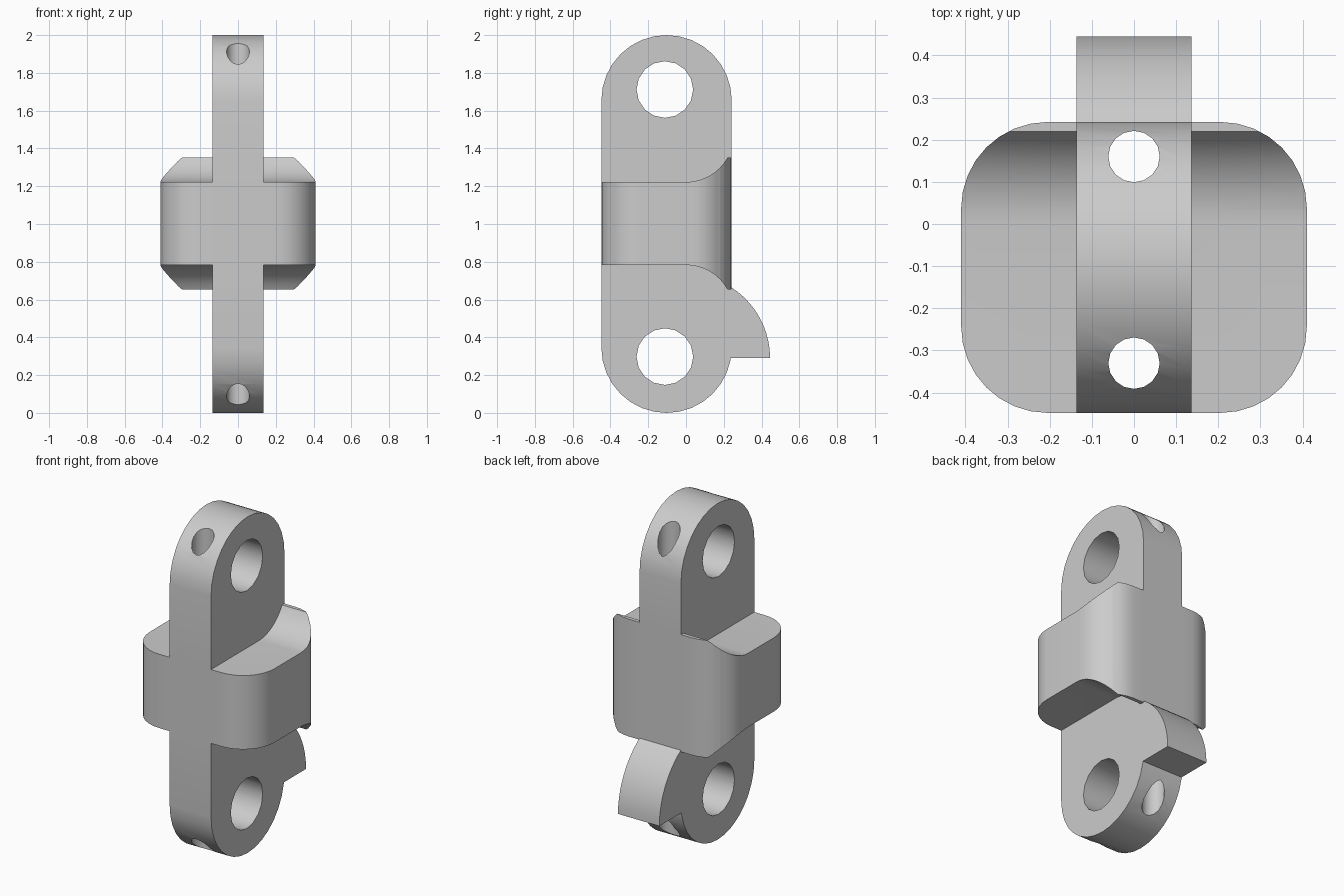
import bpy, bmesh
from math import sin, cos, pi, radians
from mathutils import Vector

if "Cube" in bpy.data.objects:
    bpy.data.objects.remove(bpy.data.objects["Cube"])

metal = bpy.data.materials.new("plain_grey")
metal.use_nodes = True
GREY = (0.6, 0.6, 0.6, 1)
metal.diffuse_color = GREY
metal.node_tree.nodes["Principled BSDF"].inputs["Base Color"].default_value = GREY


def arc(cx, cy, r, start, end, n):
    """Points along an arc, angles in degrees."""
    angles = [radians(start + (end - start) * i / n) for i in range(n + 1)]
    return [(cx + r * cos(a), cy + r * sin(a)) for a in angles]


def prism(name, outline, low, high, axis):
    """Extrude an outline: a yz outline along x, or an xy outline along z."""
    def place(p, h):
        return Vector((h, p[0], p[1])) if axis == "x" else Vector((p[0], p[1], h))
    bm = bmesh.new()
    ring = [bm.verts.new(place(p, low)) for p in outline]
    base = bm.faces.new(ring)
    top = bmesh.ops.extrude_face_region(bm, geom=[base])["geom"]
    moved = [v for v in top if isinstance(v, bmesh.types.BMVert)]
    shift = place((0, 0), high) - place((0, 0), low)
    bmesh.ops.translate(bm, verts=moved, vec=shift)
    bmesh.ops.recalc_face_normals(bm, faces=bm.faces)
    mesh = bpy.data.meshes.new(name)
    bm.to_mesh(mesh)
    bm.free()
    mesh.materials.append(metal)
    obj = bpy.data.objects.new(name, mesh)
    bpy.context.collection.objects.link(obj)
    return obj


def combine(obj, other, operation):
    """Apply a boolean and discard the second object."""
    mod = obj.modifiers.new("cut", "BOOLEAN")
    mod.operation, mod.solver, mod.object = operation, "EXACT", other
    bpy.context.view_layer.objects.active = obj
    bpy.ops.object.modifier_apply(modifier=mod.name)
    bpy.data.objects.remove(other)


MID, R, HALF = -0.103, 0.345, 0.136
FRONT, BACK = MID - R, MID + R

# Upright link plate with round ends
link = prism("pivot_link",
             arc(MID, 2 - R, R, 0, 180, 16) + arc(MID, R, R, 180, 360, 16),
             -HALF, HALF, "x")

# Cross block: rounded rectangle trimmed by a flared side profile
SIDE, CORNER = 0.41, 0.205
corners = []
for cx, cy, a in ((SIDE - CORNER, BACK - CORNER, 0), (CORNER - SIDE, BACK - CORNER, 90),
                  (CORNER - SIDE, FRONT + CORNER, 180), (SIDE - CORNER, FRONT + CORNER, 270)):
    corners += arc(cx, cy, CORNER, a, a + 90, 8)
block = prism("cross_block", corners, 0.5, 1.5, "z")
flare = arc(0, 1.222 + 0.251, 0.251, 270, 331, 8)
upper = [(-0.6, 1.222)] + flare + [(0.4, flare[-1][1])]
lower = [(y, 2.005 - z) for y, z in reversed(upper)]
combine(block, prism("flare_cutter", upper + lower, -1, 1, "x"), "INTERSECT")
combine(link, block, "UNION")

# Curved catch on the lower back
catch = prism("catch", [(0.15, 0.29)] + arc(0, 0.29, 0.445, 0, 58, 10) + [(0.15, 0.66)],
              -HALF, HALF, "x")
# keep the open gap between the catch and the rounded lower end
combine(link, catch, "UNION")

# Pivot holes across the link
for z in (0.298, 1.712):
    combine(link, prism("pivot_cutter", arc(-0.112, z, 0.15, 0, 337.5, 15), -1, 1, "x"),
            "DIFFERENCE")

# Vertical pin holes through the full height
for y in (-0.33, 0.16):
    combine(link, prism("pin_cutter", arc(0, y, 0.061, 0, 337.5, 15), -1, 3, "z"),
            "DIFFERENCE")

bpy.ops.object.select_all(action="DESELECT")
link.select_set(True)
bpy.context.view_layer.objects.active = link
bpy.ops.object.shade_smooth_by_angle(angle=radians(30))
